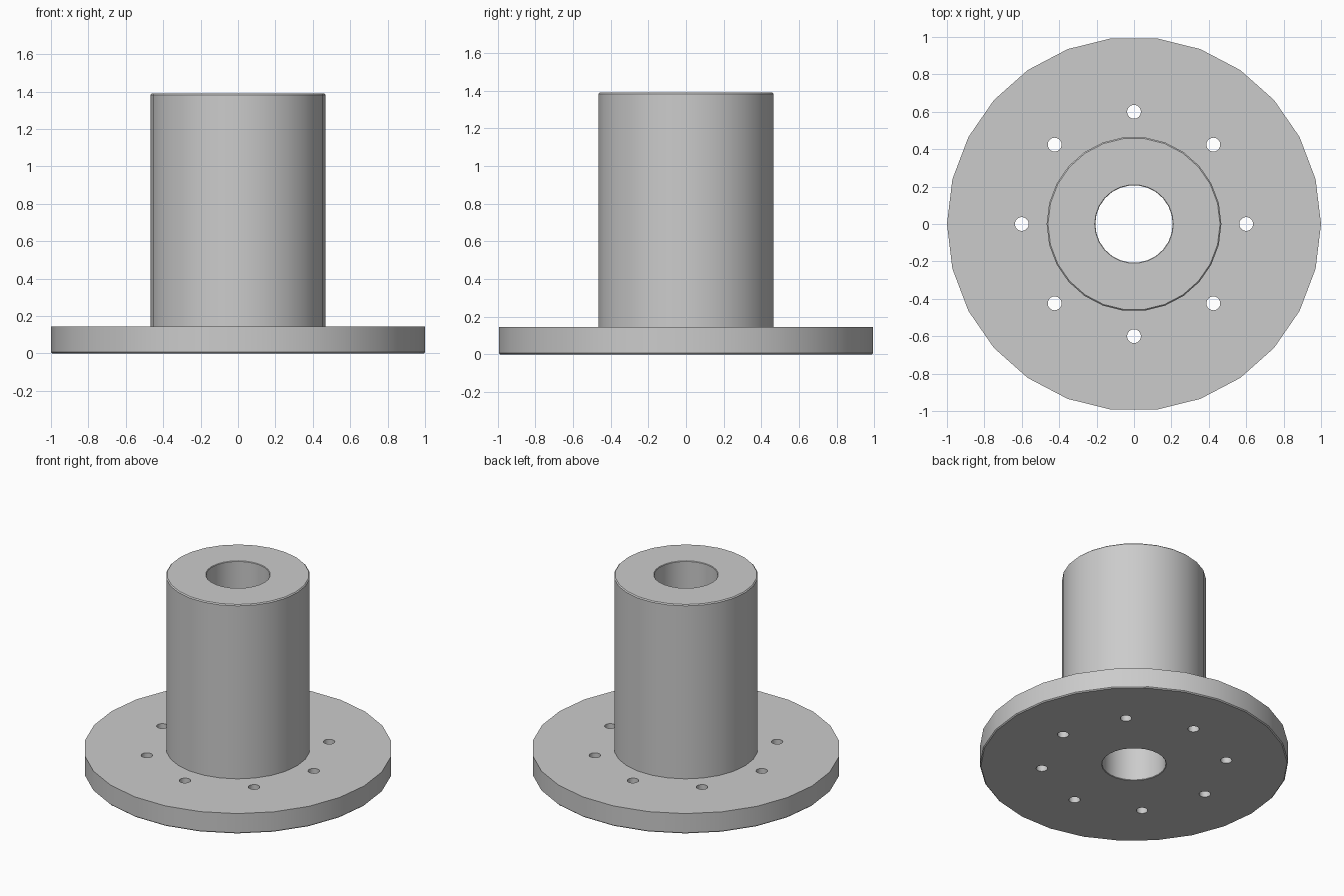
import bpy
import bmesh
from math import cos, sin, pi, radians
from mathutils import Matrix

SIDES = 26
CHAMFER = 0.007
FLANGE_R, FLANGE_TOP = 1.0, 0.145
BARREL_R, BARREL_TOP = 0.467, 1.39
BORE_R = 0.207
HOLE_R, HOLE_CIRCLE, HOLE_COUNT = 0.037, 0.6, 8

cube = bpy.data.objects.get("Cube")
if cube:
    bpy.data.objects.remove(cube, do_unlink=True)

# Single grey metal
grey = bpy.data.materials.new("grey_metal")
grey.use_nodes = True
colour = (0.6, 0.6, 0.6, 1)
grey.diffuse_color = colour
grey.node_tree.nodes["Principled BSDF"].inputs["Base Color"].default_value = colour


def add_object(name, bm):
    bmesh.ops.recalc_face_normals(bm, faces=bm.faces)
    mesh = bpy.data.meshes.new(name)
    bm.to_mesh(mesh)
    bm.free()
    mesh.materials.append(grey)
    obj = bpy.data.objects.new(name, mesh)
    bpy.context.collection.objects.link(obj)
    return obj


def lathe(name, profile):
    """Turn a closed (radius, height) profile around z."""
    bm = bmesh.new()
    rings = []
    for i in range(SIDES):
        a = 2 * pi * i / SIDES
        rings.append([bm.verts.new((r * cos(a), r * sin(a), z)) for r, z in profile])
    n = len(profile)
    for i, ring in enumerate(rings):
        after = rings[(i + 1) % SIDES]
        for j in range(n):
            k = (j + 1) % n
            bm.faces.new((ring[j], after[j], after[k], ring[k]))
    return add_object(name, bm)


# Flange, barrel and bore turned as one body with chamfered rims
c = CHAMFER
hub = lathe("flanged_hub", [
    (BORE_R + c / 2, 0), (FLANGE_R - c, 0), (FLANGE_R, c),
    (FLANGE_R, FLANGE_TOP), (BARREL_R, FLANGE_TOP),
    (BARREL_R, BARREL_TOP - c), (BARREL_R - c, BARREL_TOP),
    (BORE_R + c / 2, BARREL_TOP), (BORE_R, BARREL_TOP - c / 2),
    (BORE_R, c / 2),
])

# Ring of bolt holes through the flange
bm = bmesh.new()
for i in range(HOLE_COUNT):
    a = 2 * pi * i / HOLE_COUNT
    place = Matrix.Translation((HOLE_CIRCLE * cos(a), HOLE_CIRCLE * sin(a), FLANGE_TOP / 2))
    bmesh.ops.create_cone(bm, cap_ends=True, segments=SIDES, radius1=HOLE_R,
                          radius2=HOLE_R, depth=FLANGE_TOP * 2, matrix=place)
cutter = add_object("bolt_hole_cutter", bm)

cut = hub.modifiers.new("bolt_holes", 'BOOLEAN')
cut.operation = 'DIFFERENCE'
cut.solver = 'EXACT'
cut.object = cutter

bpy.ops.object.select_all(action='DESELECT')
hub.select_set(True)
bpy.context.view_layer.objects.active = hub
bpy.ops.object.modifier_apply(modifier=cut.name)
bpy.data.objects.remove(cutter, do_unlink=True)

# Smooth walls with crisp rims
bpy.ops.object.shade_smooth_by_angle(angle=radians(30))
